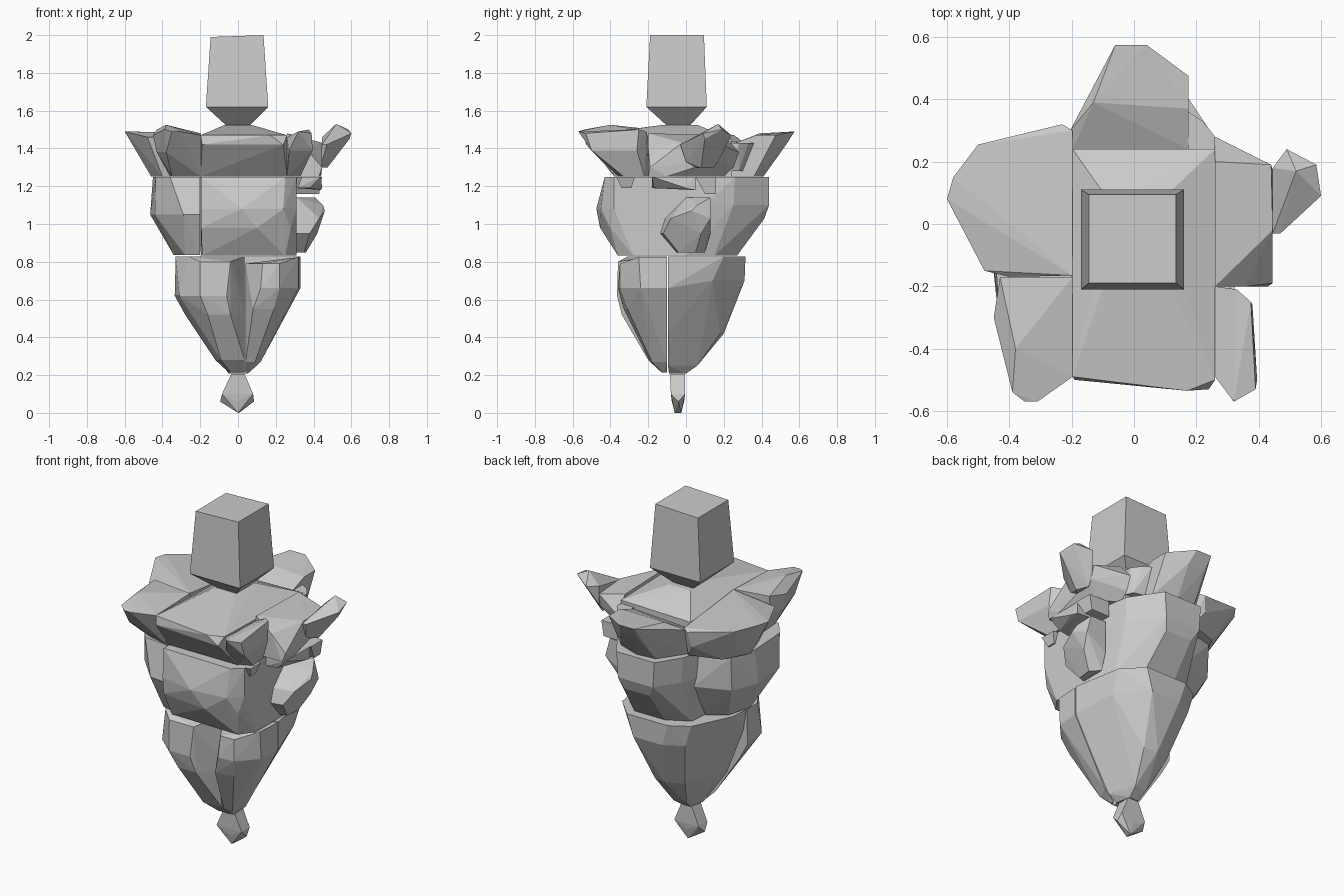
import bpy, bmesh, math


def hull(name, *rings):
    """Convex chunk of rock from rings (z, (x, y), ...); a third value overrides z."""
    bm = bmesh.new()
    for z, *pts in rings:
        for p in pts:
            bm.verts.new((p[0], p[1], p[2] if len(p) > 2 else z))
    res = bmesh.ops.convex_hull(bm, input=bm.verts[:])
    junk = {v for v in res["geom_interior"] + res["geom_unused"] if isinstance(v, bmesh.types.BMVert)}
    bmesh.ops.delete(bm, geom=list(junk), context="VERTS")
    bmesh.ops.dissolve_limit(bm, angle_limit=math.radians(2), verts=bm.verts[:], edges=bm.edges[:])
    bmesh.ops.recalc_face_normals(bm, faces=bm.faces[:])
    me = bpy.data.meshes.new(name)
    bm.to_mesh(me)
    bm.free()
    ob = bpy.data.objects.new(name, me)
    bpy.context.collection.objects.link(ob)
    return ob


def rect(x0, x1, y0, y1):
    return (x0, y0), (x1, y0), (x1, y1), (x0, y1)


# Head block with tapered neck
hull("head",
     (2.0, (-.145, -.19, 1.99), (.135, -.19), (.135, .095), (-.145, .095, 1.99)),
     (1.62, *rect(-.17, .16, -.21, .11)),
     (1.52, *rect(-.06, .06, -.1, .02)))

# Upper tier: central slab
hull("chest_slab",
     (1.525, *rect(-.07, .07, -.12, .06)),
     (1.47, (-.197, -.49), (.17, -.535), (.26, -.5), (.26, .24, 1.45), (-.197, .24, 1.44)),
     (1.42, (-.19, -.5), (.24, -.53)),
     (1.252, *rect(-.197, .26, -.37, .24)))

# Upper tier: shoulder lobes all round
hull("left_shoulder",
     (1.49, (-.197, .3, 1.43), (-.23, .32, 1.42), (-.5, .255, 1.47), (-.58, .15), (-.6, .08),
      (-.48, -.15, 1.46), (-.4, -.17, 1.45), (-.197, -.165, 1.48)),
     (1.33, (-.5, .05), (-.46, .18), (-.25, .3)),
     (1.252, (-.197, .26), (-.38, .2), (-.46, .05), (-.4, -.12), (-.197, -.165)))
hull("left_front_shoulder",
     (1.5, (-.197, -.17, 1.48), (-.43, -.17), (-.45, -.3, 1.47), (-.38, -.4, 1.525),
      (-.39, -.54), (-.35, -.57, 1.49), (-.31, -.57, 1.49), (-.197, -.49, 1.47)),
     (1.38, (-.43, -.18), (-.43, -.32), (-.38, -.48)),
     (1.252, (-.197, -.17), (-.36, -.18), (-.35, -.34), (-.197, -.38)))
hull("right_front_shoulder",
     (1.48, (.26, -.2, 1.45), (.33, -.21, 1.49), (.375, -.25, 1.5), (.39, -.53), (.32, -.57, 1.49),
      (.26, -.49, 1.46)),
     (1.39, (.38, -.26), (.395, -.5), (.27, -.5)),
     (1.252, (.26, -.2), (.32, -.22), (.33, -.33), (.26, -.36)))
hull("right_shoulder",
     (1.46, (.26, .28, 1.38), (.44, .19, 1.42), (.445, -.02, 1.43), (.36, -.2, 1.4), (.26, -.2, 1.48),
      (.26, .2, 1.47)),
     (1.3, (.445, .17, 1.34), (.445, -.19), (.26, .25)),
     (1.252, (.26, .2), (.38, .12), (.44, -.1), (.43, -.2), (.26, -.2)))
hull("right_shoulder_tip",
     (1.52, (.49, .24, 1.47), (.445, .18, 1.46), (.52, .17, 1.53), (.6, .09, 1.48), (.585, .19, 1.5)),
     (1.42, (.445, -.03), (.47, -.03), (.59, .1, 1.45)),
     (1.3, (.445, 0, 1.33), (.445, .05), (.475, .08), (.445, .15), (.445, .18, 1.35)))
hull("back_shoulder",
     (1.49, (-.06, .575), (.04, .575), (.175, .475, 1.47), (.175, .37, 1.47), (-.13, .39, 1.48),
      (-.205, .3, 1.42), (-.197, .24, 1.4), (.175, .24, 1.42)),
     (1.42, (-.05, .53), (.06, .53)),
     (1.252, (-.19, .24), (.175, .24), (.175, .36), (.04, .41), (-.08, .4)))
hull("back_right_nub",
     (1.43, (.175, .24), (.175, .36), (.22, .33), (.26, .28), (.26, .24)),
     (1.28, (.175, .24), (.175, .3), (.24, .28), (.26, .24)))

# Middle tier: torso lobes
hull("belly",
     (1.25, (-.195, -.42), (.25, -.43), (.31, -.38), (.31, 0), (-.195, 0)),
     (1.08, (-.195, -.43), (.02, -.475), (.24, -.45), (.31, -.38)),
     (.98, (-.195, -.42), (.1, -.455), (.28, -.4)),
     (.832, (-.19, -.35), (.25, -.36), (.31, -.28), (.31, 0), (-.195, 0)))
hull("belly_side",
     (1.25, (-.2, -.38), (-.25, -.36), (-.36, -.36), (-.435, -.26), (-.45, 0), (-.4, .15), (-.2, .2)),
     (1.05, (-.2, -.42), (-.29, -.41), (-.44, -.25), (-.465, -.02), (-.4, .14), (-.2, .22)),
     (.835, (-.2, -.32), (-.28, -.3), (-.34, -.12), (-.3, .03), (-.2, .1)))
hull("back_lobe",
     (1.25, (-.195, 0), (-.22, .2), (-.19, .3), (-.1, .44), (.15, .44), (.19, .36), (.27, .26), (.31, 0)),
     (1.1, (-.22, .2), (-.18, .3), (-.09, .44), (.14, .44), (.19, .35), (.27, .25), (.31, .1)),
     (1.03, (-.05, .415), (.12, .415)),
     (.832, (-.195, 0), (-.18, .2), (-.05, .27), (.15, .27), (.26, .15), (.31, 0)))
hull("right_flank",
     (1.14, (.31, .13), (.41, .13), (.45, .06, 1.1), (.31, 0)),
     (1.03, (.46, .03, 1.07), (.44, .13), (.43, -.08), (.31, -.11)),
     (.95, (.31, -.135), (.38, -.12), (.42, .08), (.31, .13)),
     (.85, (.31, -.05), (.35, -.04), (.36, .05), (.31, .1)))
hull("right_flank_ledge",
     (1.25, *rect(.31, .44, -.18, .05)),
     (1.19, (.31, -.18), (.38, -.17), (.445, .0), (.44, .05, 1.18), (.31, .05)))
hull("right_flank_nub",
     (1.25, *rect(.31, .445, .05, .16)),
     (1.16, *rect(.31, .43, .1, .16)))
hull("right_front_nub",
     (1.25, *rect(.29, .34, -.37, -.27)),
     (1.19, *rect(.29, .32, -.34, -.29)))

# Lower tier: tapering cone in three lobes
hull("left_leg",
     (.828, (-.33, -.1), (-.33, -.2), (-.26, -.31), (-.2, -.36, .8), (-.04, -.36, .8), (.035, -.2), (.035, -.1)),
     (.62, (-.335, -.1), (-.31, -.27), (-.2, -.365), (-.06, -.365), (.035, -.24)),
     (.52, (-.28, -.1), (-.16, -.335), (-.04, -.34), (.035, -.24)),
     (.28, (-.12, -.1), (-.09, -.2), (.035, -.2)),
     (.215, (-.05, -.1), (-.04, -.13), (.035, -.13), (.035, -.1)))
hull("right_leg",
     (.79, (.04, -.1), (.04, -.2), (.13, -.35), (.22, -.35), (.32, -.25, .825), (.33, -.1, .825)),
     (.66, (.33, -.1), (.32, -.24), (.22, -.35), (.12, -.36)),
     (.55, (.08, -.33), (.19, -.31), (.27, -.1)),
     (.27, (.04, -.19), (.09, -.18), (.12, -.1)),
     (.215, (.04, -.13), (.06, -.12), (.06, -.1)))
hull("back_leg",
     (.828, (-.33, -.095), (-.32, .02), (-.21, .25), (-.1, .315), (.17, .315), (.28, .2), (.33, -.095)),
     (.7, (-.31, -.095), (-.17, .25), (-.06, .31), (.13, .31), (.27, .14), (.33, -.095, .66)),
     (.42, (-.2, -.095), (-.1, .15), (0, .2), (.08, .18), (.2, -.095)),
     (.25, (-.08, -.095), (-.04, .05), (.04, .06), (.1, -.095)),
     (.208, (-.05, -.09), (-.03, 0), (.03, 0), (.05, -.09)))

# Pointed tail at the base
hull("tail_tip",
     (.207, *rect(-.035, .035, -.085, -.005)),
     (.1, (-.085, -.08), (.08, -.08), (.08, -.005), (-.08, -.005)),
     (.06, (-.095, -.04), (.085, -.04), (0, -.075), (0, -.01)),
     (0, (0, -.06), (.005, -.025)))
